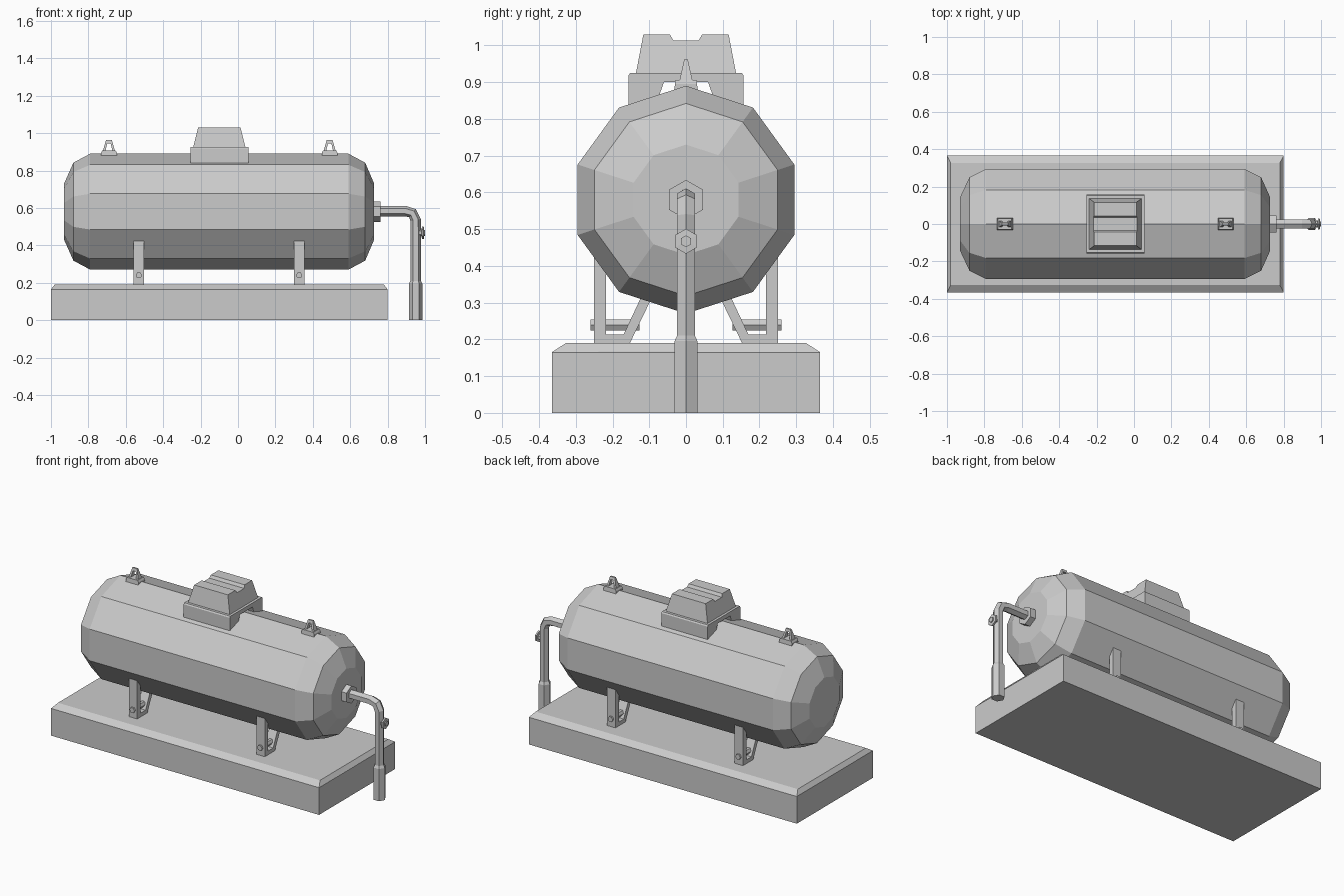
import bpy, bmesh, math
from mathutils import Vector

if "Cube" in bpy.data.objects:
    bpy.data.objects.remove(bpy.data.objects["Cube"])


def finish(name, bm):
    bmesh.ops.recalc_face_normals(bm, faces=bm.faces)
    me = bpy.data.meshes.new(name)
    bm.to_mesh(me)
    bm.free()
    ob = bpy.data.objects.new(name, me)
    bpy.context.collection.objects.link(ob)
    return ob


def skin(bm, rings):
    """Bridge closed rings of points and cap both ends."""
    rings = [[bm.verts.new(p) for p in r] for r in rings]
    n = len(rings[0])
    for a, b in zip(rings, rings[1:]):
        for i in range(n):
            j = (i + 1) % n
            bm.faces.new((a[i], a[j], b[j], b[i]))
    bm.faces.new(rings[0][::-1])
    bm.faces.new(rings[-1])
    return rings


def tube(name, path, sides):
    """Path of (x, z, radius) in the y = 0 plane."""
    pts = [Vector((x, z)) for x, z, r in path]
    segs = [(b - a).normalized() for a, b in zip(pts, pts[1:])]
    rings = []
    for i, (x, z, r) in enumerate(path):
        t = (segs[max(i - 1, 0)] + segs[min(i, len(segs) - 1)]).normalized()
        ring = []
        for k in range(sides):
            a = 2 * math.pi * k / sides
            c, s = r * math.cos(a), r * math.sin(a)
            ring.append((x - t.y * c, s, z + t.x * c))
        rings.append(ring)
    bm = bmesh.new()
    skin(bm, rings)
    return finish(name, bm)


def prism(name, outline, half, along='X', centre=0.0):
    """Outline of (u, z), extruded both ways by half(z) along X or Y."""
    rings = []
    for s in (-1, 1):
        if along == 'X':
            rings.append([(centre + s * half(z), u, z) for u, z in outline])
        else:
            rings.append([(centre + u, s * half(z), z) for u, z in outline])
    bm = bmesh.new()
    skin(bm, rings)
    return finish(name, bm)


def mirrored(right_half):
    return right_half + [(-u, z) for u, z in reversed(right_half)]


def taper(z0, h0, z1, h1):
    return lambda z: h0 + (h1 - h0) * (z - z0) / (z1 - z0)


# Concrete base with bevelled rim and two chipped edges
def rect(x0, x1, y, z):
    return [(x0, -y, z), (x1, -y, z), (x1, y, z), (x0, y, z)]


bm = bmesh.new()
low, mid, top = skin(bm, [rect(-1, 0.8, 0.365, 0), rect(-1, 0.8, 0.365, 0.165),
                          rect(-0.98, 0.78, 0.327, 0.19)])
bmesh.ops.delete(bm, geom=[f for f in bm.faces if sum(v in top for v in f.verts) > 1],
                 context='FACES')
chips = {0: [(-0.12, -0.327, 0.19), (0, -0.36, 0.168), (0.12, -0.327, 0.19)],
         1: [(0.78, -0.23, 0.19), (0.797, -0.18, 0.167), (0.78, -0.03, 0.19)]}
top = [bm.verts.new(p) for p in rect(-0.98, 0.78, 0.327, 0.19)]
flat = []
for i in range(4):
    j = (i + 1) % 4
    a, b, p, q = mid[i], mid[j], top[i], top[j]
    flat.append(p)
    if i in chips:
        c0, c1, c2 = [bm.verts.new(v) for v in chips[i]]
        for f in ((a, c1, c0, p), (a, b, c1), (b, q, c2, c1), (c0, c1, c2)):
            bm.faces.new(f)
        flat += [c0, c2]
    else:
        bm.faces.new((a, b, q, p))
bm.faces.new(flat)
bmesh.ops.delete(bm, geom=[v for v in bm.verts if not v.link_faces], context='VERTS')
finish("concrete_base", bm)

# Ten-sided tank with domed ends
tube("tank", [(-0.93, 0.58, 0.15), (-0.88, 0.58, 0.262), (-0.79, 0.58, 0.31),
              (0.59, 0.58, 0.31), (0.68, 0.58, 0.262), (0.728, 0.58, 0.15)], 10)

# Bent support brackets with a bolt through each
bracket = [(0.25, 0.43), (0.25, 0.185), (0.155, 0.185), (0.085, 0.33),
           (0.115, 0.33), (0.17, 0.213), (0.218, 0.213), (0.218, 0.43)]
for end, x in (("left", -0.53), ("right", 0.327)):
    for side, s in (("front", -1), ("back", 1)):
        prism(f"{end}_{side}_leg", [(s * u, z) for u, z in bracket],
              lambda z: 0.028, 'X', x)
        bm = bmesh.new()
        skin(bm, [[(x + 0.017 * math.cos(k * math.pi / 3), s * y,
                    0.239 + 0.017 * math.sin(k * math.pi / 3)) for k in range(6)]
                  for y in (0.126, 0.26)])
        finish(f"{end}_{side}_bolt", bm)

# Hatch collar straddling the tank, and its grooved tapered cover
prism("hatch_collar", mirrored([(0.152, 0.925), (0.157, 0.917), (0.157, 0.838),
                                (0.082, 0.838), (0.06, 0.90)]),
      lambda z: 0.155, 'X', -0.1)
prism("hatch_cover", mirrored([(0.044, 1.013 + 0.017), (0.116, 1.03), (0.137, 0.92)])[:3]
      + [(-0.137, 0.92), (-0.116, 1.03), (-0.044, 1.03), (-0.034, 1.013), (0.034, 1.013)],
      taper(0.92, 0.141, 1.03, 0.113), 'X', -0.1)

# Lifting lugs
for end, x in (("left", -0.69), ("right", 0.49)):
    prism(f"{end}_lug_base", mirrored([(0.036, 0.906), (0.042, 0.895), (0.042, 0.875)]),
          taper(0.875, 0.032, 0.906, 0.029), 'Y', x)
    prism(f"{end}_lug_eye", mirrored([(0.016, 0.962), (0.033, 0.902),
                                      (0.019, 0.902), (0.009, 0.945)]),
          taper(0.902, 0.018, 0.962, 0.005), 'Y', x)

# Outlet flange, bent pipe with thicker foot, and valve wheel
tube("pipe_flange", [(0.715, 0.58, 0.054), (0.762, 0.58, 0.054)], 6)
tube("outlet_pipe", [(0.74, 0.583, 0.028), (0.895, 0.583, 0.028), (0.933, 0.572, 0.028),
                     (0.95, 0.535, 0.028), (0.95, 0.19, 0.028)], 6)
tube("pipe_foot", [(0.95, 0.21, 0.028), (0.95, 0.195, 0.036), (0.95, 0, 0.036)], 6)
tube("valve_wheel", [(0.955, 0.467, 0.018), (0.982, 0.467, 0.018), (0.983, 0.467, 0.034),
                     (0.993, 0.467, 0.034), (0.994, 0.467, 0.016), (1.0, 0.467, 0.016)], 6)
